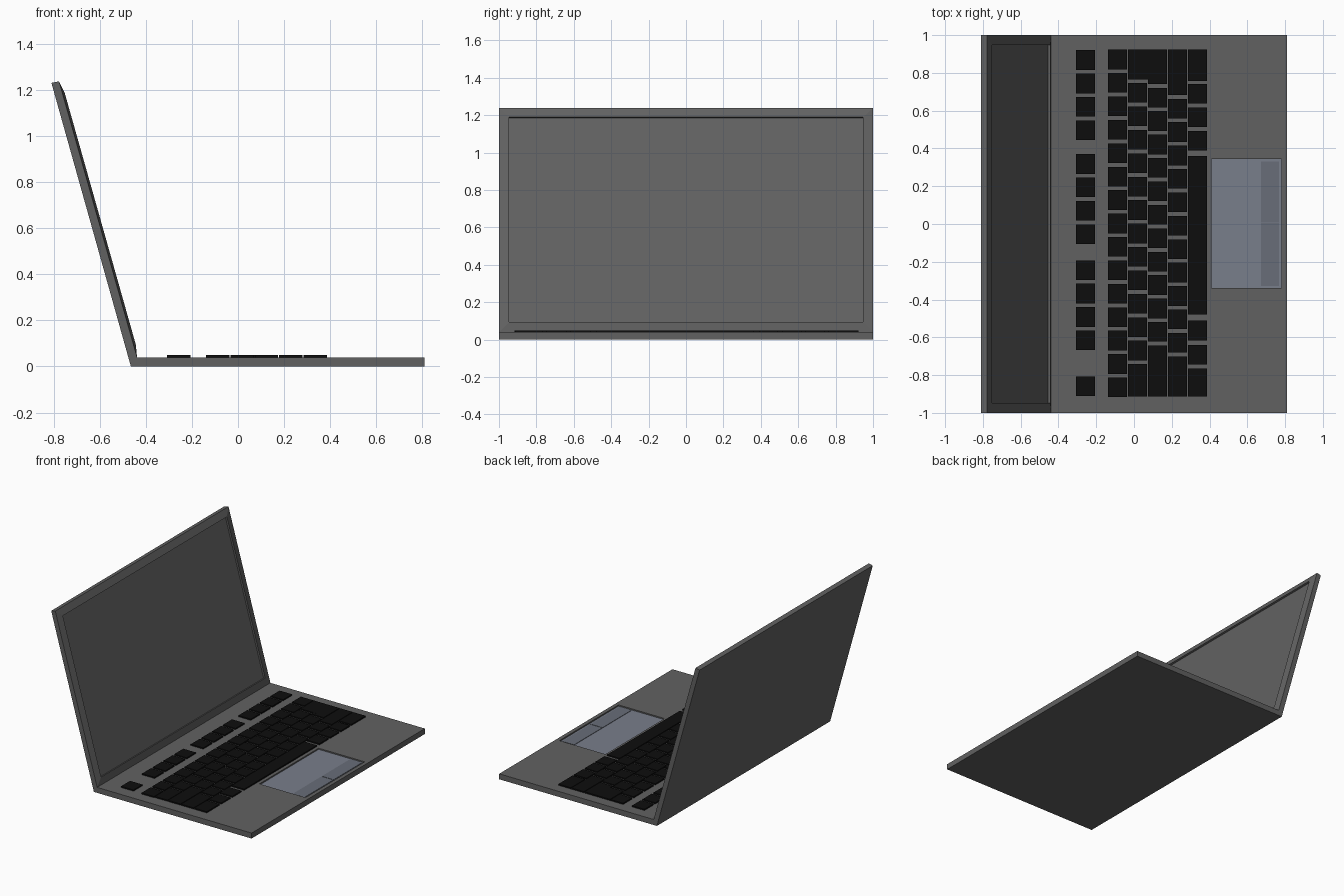
import bpy, bmesh
from mathutils import Vector

if "Cube" in bpy.data.objects:
    bpy.data.objects.remove(bpy.data.objects["Cube"])


def material(name, rgb):
    m = bpy.data.materials.new(name)
    m.diffuse_color = (*rgb, 1)
    m.use_nodes = True
    m.node_tree.nodes["Principled BSDF"].inputs["Base Color"].default_value = m.diffuse_color
    return m


CASE = material("case_grey", (0.12, 0.12, 0.12))
KEY = material("key_black", (0.004, 0.004, 0.004))
PAD = material("pad_grey", (0.19, 0.21, 0.26))
BUTTON = material("button_grey", (0.14, 0.155, 0.19))


def finish(bm, name, mat):
    bmesh.ops.recalc_face_normals(bm, faces=bm.faces)
    mesh = bpy.data.meshes.new(name)
    bm.to_mesh(mesh)
    bm.free()
    mesh.materials.append(mat)
    obj = bpy.data.objects.new(name, mesh)
    bpy.context.collection.objects.link(obj)
    return obj


def add_box(bm, x0, x1, y0, y1, z0, z1):
    verts = bmesh.ops.create_cube(bm, size=1)["verts"]
    for v in verts:
        v.co = Vector((x1 if v.co.x > 0 else x0,
                       y1 if v.co.y > 0 else y0,
                       z1 if v.co.z > 0 else z0))


def box(name, mat, *bounds):
    bm = bmesh.new()
    add_box(bm, *bounds)
    return finish(bm, name, mat)


def slab(profile):
    """Extrude an x-z profile across the full width."""
    bm = bmesh.new()
    face = bm.faces.new([bm.verts.new((x, -1, z)) for x, z in profile])
    ext = bmesh.ops.extrude_face_region(bm, geom=[face])["geom"]
    bmesh.ops.translate(bm, vec=(0, 2, 0),
                        verts=[g for g in ext if isinstance(g, bmesh.types.BMVert)])
    bmesh.ops.recalc_face_normals(bm, faces=bm.faces)
    return bm


# Base with a shallow pocket for the touchpad
base = finish(slab([(-0.465, 0), (0.81, 0), (0.81, 0.04), (-0.4385, 0.04)]), "base", CASE)
cutter = box("touchpad_cutter", CASE, 0.41, 0.782, -0.338, 0.345, 0.028, 0.08)
cutter.hide_render = True
cutter.hide_viewport = True
cut = base.modifiers.new("pocket", "BOOLEAN")
cut.operation = "DIFFERENCE"
cut.solver = "EXACT"
cut.object = cutter

# Lid: bezel rises towards the display, which is sunk behind it
bm = slab([(-0.4385, 0.04), (-0.777, 1.238), (-0.81, 1.231), (-0.465, 0)])
front = max(bm.faces, key=lambda f: f.normal.x * f.calc_area())
bmesh.ops.inset_region(bm, faces=[front], thickness=0.075, depth=0.01)
normal = front.normal.copy()
display = bmesh.ops.extrude_discrete_faces(bm, faces=[front])["faces"][0]
bmesh.ops.translate(bm, vec=normal * -0.013, verts=display.verts)
finish(bm, "lid", CASE)

# Touchpad and its two buttons
box("touchpad", PAD, 0.41, 0.782, -0.338, 0.345, 0.026, 0.031)
for side, y0, y1 in (("left", -0.327, 0.004), ("right", 0.008, 0.332)):
    box(side + "_button", BUTTON, 0.672, 0.768, y0, y1, 0.028, 0.034)

# Keyboard rows
GAP, LEFT, RIGHT = 0.02, -0.912, 0.923
PITCH = 0.124


def key_row(name, x0, spans):
    bm = bmesh.new()
    for y0, y1 in spans:
        add_box(bm, x0, x0 + 0.101, y0, y1, 0.038, 0.049)
    finish(bm, name, KEY)


def run(start, count):
    """Evenly spaced keys going down from y = start."""
    return [(start - i * PITCH - PITCH + GAP, start - i * PITCH) for i in range(count)]


def full_row(first, count):
    """A wide key at each end with standard keys between."""
    start = RIGHT - first - GAP
    return [(RIGHT - first, RIGHT), *run(start, count), (LEFT, start - count * PITCH)]


key_row("function_keys", -0.308,
        run(0.92, 4) + run(0.37, 4) + run(-0.192, 4) + run(-0.807, 1))
key_row("number_keys", -0.138, run(RIGHT, 15))
key_row("upper_letter_keys", -0.032, full_row(0.157, 12))
key_row("home_letter_keys", 0.073, full_row(0.182, 11))
key_row("lower_letter_keys", 0.179, full_row(0.24, 11))
key_row("space_bar_row", 0.285,
        [(0.758, RIGHT)] + run(0.741, 3) + [(-0.48, 0.36)]
        + [(-0.617, -0.51), (-0.745, -0.64), (LEFT, -0.765)])

# Tall return key bridges two rows
box("return_key", KEY, -0.032, 0.174, 0.766, RIGHT, 0.038, 0.0492)
